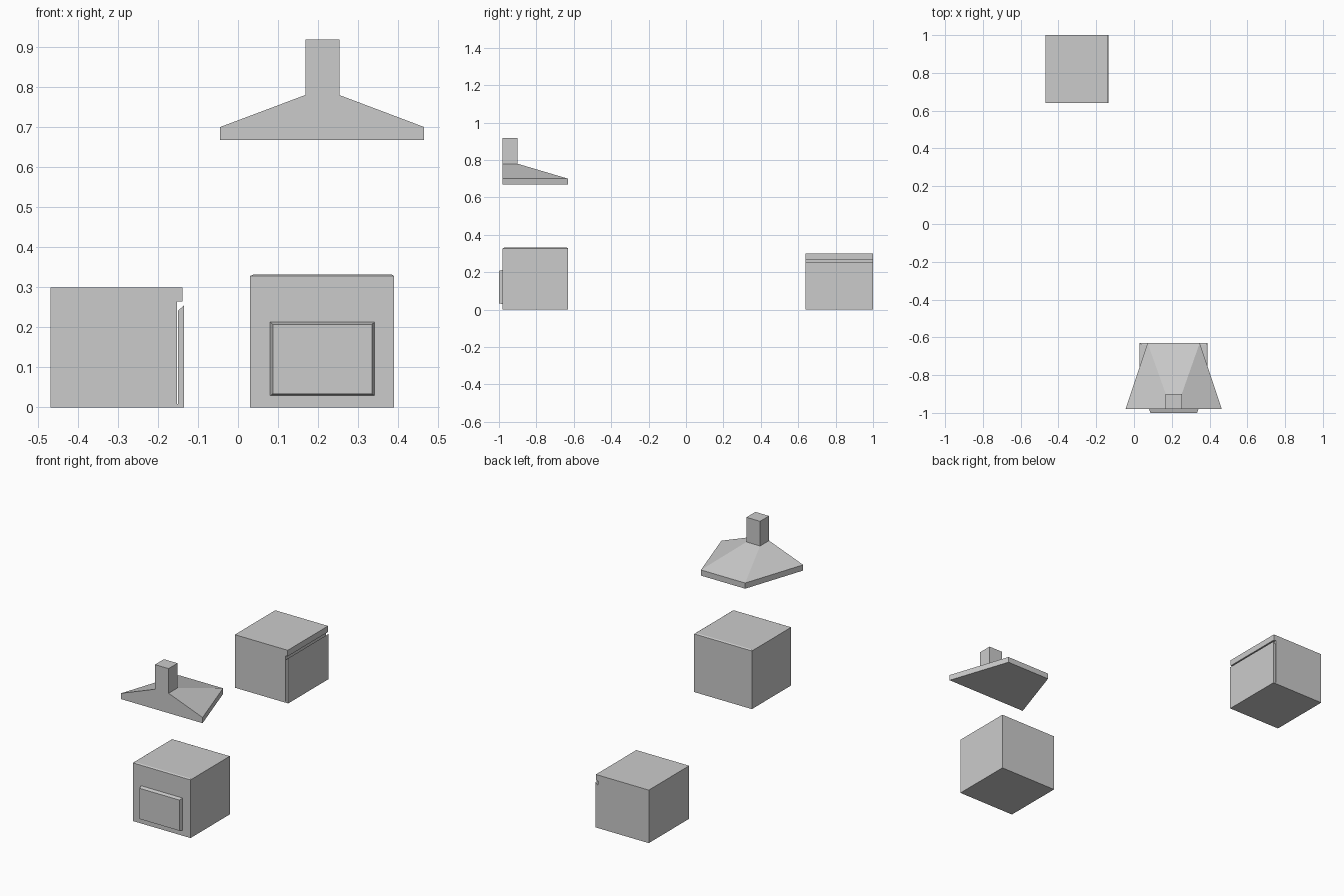
import bpy, bmesh

if "Cube" in bpy.data.objects:
    bpy.data.objects.remove(bpy.data.objects["Cube"])


def loft(name, rings):
    """Solid skinned through rings of equal point count, capped at both ends."""
    bm = bmesh.new()
    loops = [[bm.verts.new(p) for p in ring] for ring in rings]
    n = len(loops[0])
    for a, b in zip(loops, loops[1:]):
        for i in range(n):
            j = (i + 1) % n
            bm.faces.new((a[i], a[j], b[j], b[i]))
    bm.faces.new(loops[0][::-1])
    bm.faces.new(loops[-1])
    bmesh.ops.recalc_face_normals(bm, faces=bm.faces)
    mesh = bpy.data.meshes.new(name)
    bm.to_mesh(mesh)
    bm.free()
    obj = bpy.data.objects.new(name, mesh)
    bpy.context.collection.objects.link(obj)
    return obj


def rect_z(x0, x1, y0, y1, z):
    return [(x0, y0, z), (x1, y0, z), (x1, y1, z), (x0, y1, z)]


def rect_y(x0, x1, z0, z1, y):
    return [(x0, y, z0), (x1, y, z0), (x1, y, z1), (x0, y, z1)]


def trapezoid(z):
    return [(-0.045, -0.98, z), (0.465, -0.98, z), (0.348, -0.63, z), (0.072, -0.63, z)]


# Stove: box with a slightly raised, chamfered cooktop
loft("stove_body", [rect_z(0.03, 0.39, -0.98, -0.63, 0),
                    rect_z(0.03, 0.39, -0.98, -0.63, 0.328),
                    rect_z(0.039, 0.383, -0.972, -0.638, 0.332)])

# Oven door: shallow panel with chamfered edges
loft("oven_door", [rect_y(0.08, 0.341, 0.029, 0.213, -0.979),
                   rect_y(0.087, 0.334, 0.034, 0.207, -1.0)])

# Range hood: wall-side trapezoid lip, sloped canopy, square chimney
loft("range_hood", [trapezoid(0.668), trapezoid(0.70),
                    rect_z(0.168, 0.253, -0.98, -0.90, 0.78),
                    rect_z(0.168, 0.253, -0.98, -0.90, 0.919)])

# Dishwasher: one profile with top lip, handle recess and thin slit behind the door
profile = [(-0.468, 0), (-0.135, 0), (-0.135, 0.255), (-0.15, 0.241),
           (-0.15, 0.008), (-0.152, 0.008), (-0.152, 0.265),
           (-0.138, 0.265), (-0.138, 0.299), (-0.468, 0.299)]
loft("dishwasher", [[(x, y, z) for x, z in profile] for y in (0.64, 1.0)])
